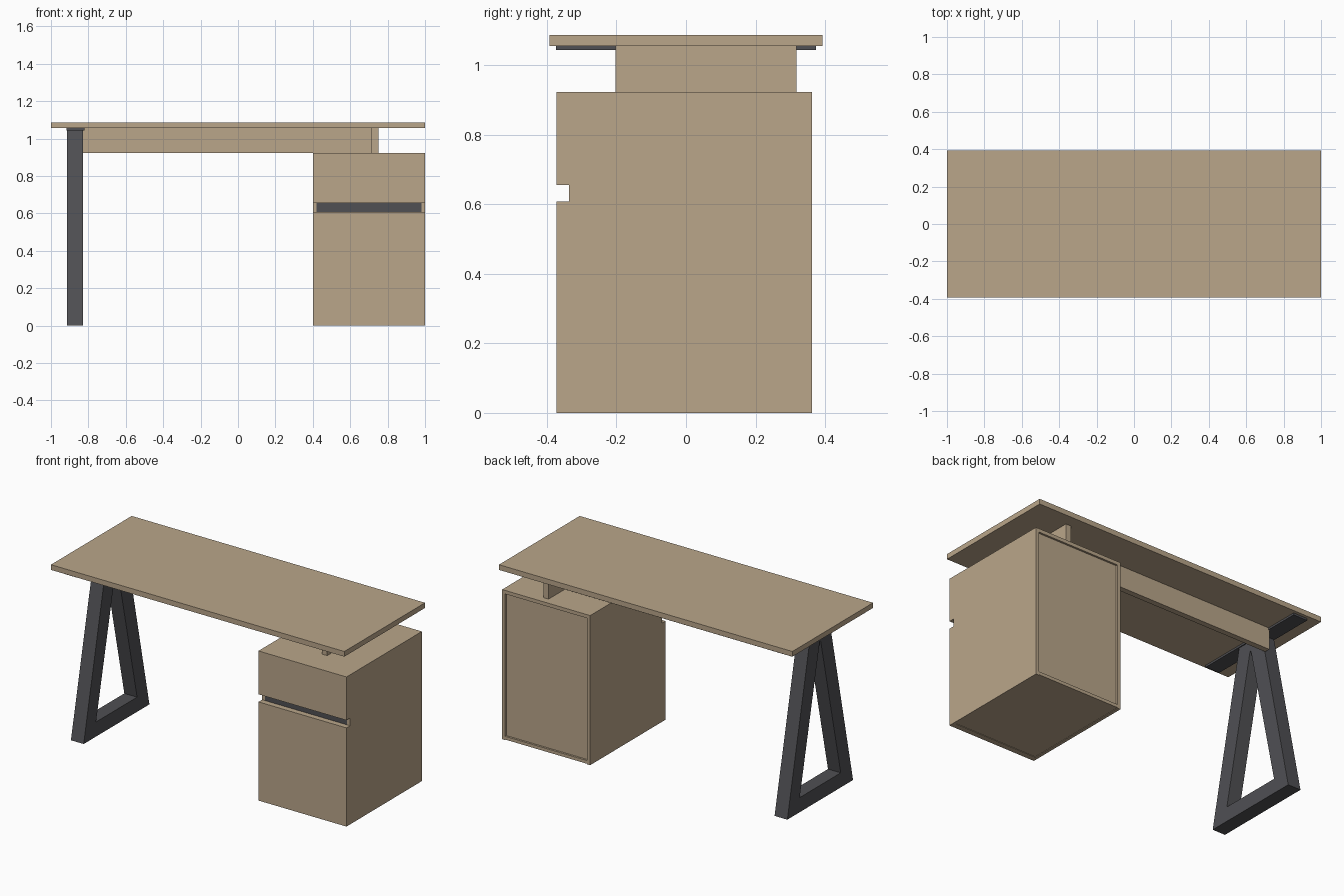
import bpy
import bmesh
from mathutils import Matrix

cube = bpy.data.objects.get("Cube")
if cube:
    bpy.data.objects.remove(cube, do_unlink=True)


def make_material(name, color):
    mat = bpy.data.materials.new(name)
    mat.use_nodes = True
    mat.diffuse_color = (*color, 1)
    bsdf = next(n for n in mat.node_tree.nodes if n.type == "BSDF_PRINCIPLED")
    bsdf.inputs["Base Color"].default_value = (*color, 1)
    return mat


wood = make_material("tan_wood", (0.49, 0.38, 0.255))
metal = make_material("dark_metal", (0.08, 0.08, 0.088))


def finish(name, bm, mat):
    bmesh.ops.recalc_face_normals(bm, faces=bm.faces)
    mesh = bpy.data.meshes.new(name)
    bm.to_mesh(mesh)
    bm.free()
    mesh.materials.append(mat)
    obj = bpy.data.objects.new(name, mesh)
    bpy.context.collection.objects.link(obj)
    return obj


def box(name, xs, ys, zs, mat=wood):
    """Box given by its extents along each axis."""
    bm = bmesh.new()
    spans = (xs, ys, zs)
    size = Matrix.Diagonal([b - a for a, b in spans] + [1])
    centre = Matrix.Translation([(a + b) / 2 for a, b in spans])
    bmesh.ops.create_cube(bm, size=1, matrix=centre @ size)
    return finish(name, bm, mat)


def frame(name, outer, inner, x0, x1, mat):
    """Closed frame between two (y, z) outlines, extruded along x."""
    bm = bmesh.new()
    rings = [[bm.verts.new((x, y, z)) for y, z in loop]
             for x, loop in ((x0, outer), (x1, outer), (x1, inner), (x0, inner))]
    count = len(outer)
    for r in range(4):
        a, b = rings[r], rings[(r + 1) % 4]
        for i in range(count):
            j = (i + 1) % count
            bm.faces.new((a[i], a[j], b[j], b[i]))
    return finish(name, bm, mat)


# Tabletop
box("tabletop", (-1, 1), (-0.393, 0.393), (1.055, 1.087))

# Tapered metal leg and its mounting plate
outer = [(-0.32, 0), (0.32, 0), (0.096, 1.044), (-0.096, 1.044)]
inner = [(-0.2, 0.09), (0.2, 0.09), (0.004, 0.98), (-0.004, 0.98)]
frame("leg_frame", outer, inner, -0.915, -0.828, metal)
box("leg_mounting_plate", (-0.918, -0.822), (-0.373, 0.373), (1.043, 1.055), metal)

# Support rail, cross panel on the cabinet, and screw caps
box("support_rail", (-0.828, 0.715), (0.125, 0.16), (0.922, 1.055))
box("cross_panel", (0.715, 0.75), (-0.203, 0.317), (0.92, 1.055))
for i, z in enumerate((0.957, 1.02)):
    bm = bmesh.new()
    place = Matrix.Translation((0.68, 0.124, z)) @ Matrix.Rotation(1.5708, 4, "X")
    bmesh.ops.create_cone(bm, cap_ends=True, segments=24, radius1=0.014,
                          radius2=0.014, depth=0.004, matrix=place)
    finish(f"screw_cap_{i + 1}", bm, wood)

# Cabinet carcass
front, back = -0.337, 0.362
box("cabinet_top", (0.4, 1), (front, back), (0.9, 0.922))
for side, xs in (("right", (0.4, 0.42)), ("left", (0.98, 1))):
    box(f"cabinet_{side}_side", xs, (front, back), (0, 0.9))
box("cabinet_bottom", (0.42, 0.98), (front, back), (0.003, 0.023))
box("cabinet_back", (0.42, 0.98), (0.335, 0.35), (0.023, 0.9))

# Door, drawer front and the dark finger grip between them
box("door", (0.4, 1), (-0.372, front), (0, 0.608))
box("drawer_front", (0.4, 1), (-0.372, front), (0.655, 0.922))
box("grip_channel", (0.42, 0.98), (-0.335, -0.315), (0.59, 0.67), metal)
